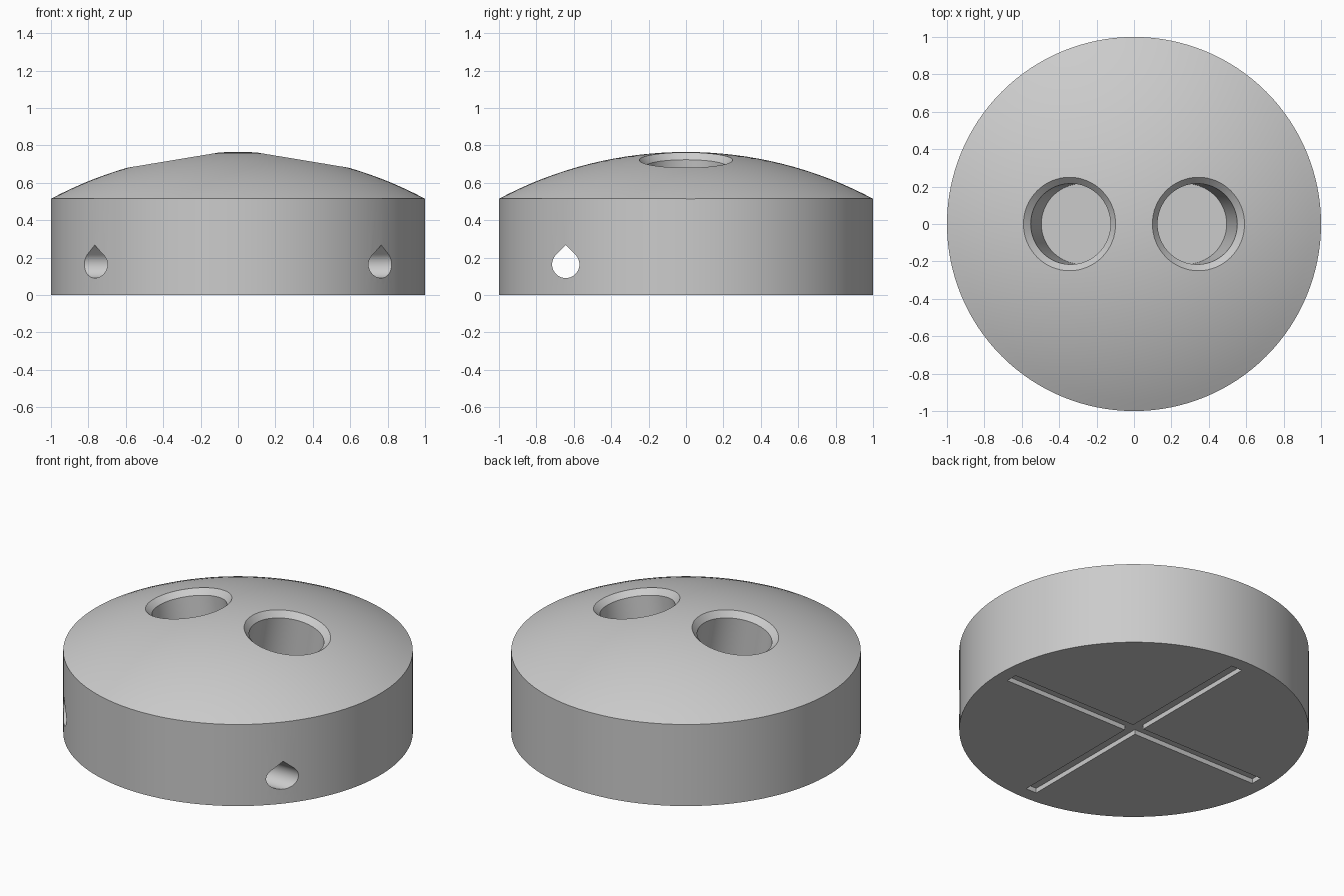
import bpy, bmesh, math
from mathutils import Matrix, Vector

if "Cube" in bpy.data.objects:
    bpy.data.objects.remove(bpy.data.objects["Cube"], do_unlink=True)

SIDE_H, TOP_H = 0.515, 0.765
DOME_R = (1 + (TOP_H - SIDE_H) ** 2) / (2 * (TOP_H - SIDE_H))
DOME_Z = TOP_H - DOME_R

grey = bpy.data.materials.new("plain_grey")
grey.use_nodes = True
grey.diffuse_color = (0.6, 0.6, 0.6, 1)
grey.node_tree.nodes["Principled BSDF"].inputs["Base Color"].default_value = (0.6, 0.6, 0.6, 1)


def make(name, bm):
    bmesh.ops.recalc_face_normals(bm, faces=bm.faces)
    mesh = bpy.data.meshes.new(name)
    bm.to_mesh(mesh)
    bm.free()
    mesh.materials.append(grey)
    obj = bpy.data.objects.new(name, mesh)
    bpy.context.collection.objects.link(obj)
    return obj


def lathe(profile, steps):
    """Closed solid turned about z from (radius, height) points."""
    bm = bmesh.new()
    verts = [bm.verts.new((r, 0, z)) for r, z in profile]
    edges = [bm.edges.new(pair) for pair in zip(verts, verts[1:])]
    bmesh.ops.spin(bm, geom=verts + edges, cent=(0, 0, 0), axis=(0, 0, 1),
                   angle=math.tau, steps=steps, use_merge=True)
    bmesh.ops.remove_doubles(bm, verts=bm.verts, dist=1e-5)
    return bm


def box(name, size):
    bm = bmesh.new()
    bmesh.ops.create_cube(bm, size=1)
    bmesh.ops.scale(bm, vec=size, verts=bm.verts)
    return make(name, bm)


# Round body with a shallow domed top
rim_angle = math.asin(1 / DOME_R)
dome = [(DOME_R * math.sin(a), DOME_Z + DOME_R * math.cos(a))
        for a in (rim_angle * (1 - i / 16) for i in range(16))]
body = make("domed_body", lathe([(0, 0), (1, 0)] + dome + [(0, TOP_H)], 128))
cutters = []

# Two chamfered sockets, square to the dome, with level floors
SOCKET_R, BORE_R, FLOOR_Z = 0.25, 0.216, 0.31
tilt = math.radians(9.4)
for side, name in ((1, "left_socket"), (-1, "right_socket")):
    lip = SOCKET_R - BORE_R
    bm = lathe([(0, -0.4), (BORE_R, -0.4), (BORE_R, -lip),
                (SOCKET_R + lip, lip), (0, lip)], 64)
    floor = [v for v in bm.verts if v.co.z < -0.39]
    turn = Matrix.Rotation(side * tilt, 4, 'Y')
    axis = turn @ Vector((0, 0, 1))
    centre = Vector((0, 0, DOME_Z)) + axis * math.sqrt(DOME_R ** 2 - SOCKET_R ** 2)
    bmesh.ops.transform(bm, matrix=Matrix.Translation(centre) @ turn, verts=bm.verts)
    for v in floor:
        v.co += axis * ((FLOOR_Z - v.co.z) / axis.z)
    cutters.append(make(name, bm))

# Teardrop channel running side to side near the front
CH_R, CH_Y, CH_Z = 0.073, -0.643, 0.164
bm = bmesh.new()
arc = [math.radians(135 + 270 * i / 36) for i in range(37)]
outline = [(CH_R * math.cos(a), CH_R * math.sin(a)) for a in arc] + [(0, CH_R * math.sqrt(2))]
face = bm.faces.new([bm.verts.new((-1.2, CH_Y + y, CH_Z + z)) for y, z in outline])
end = bmesh.ops.extrude_face_region(bm, geom=[face])["geom"]
bmesh.ops.translate(bm, vec=(2.4, 0, 0),
                    verts=[g for g in end if isinstance(g, bmesh.types.BMVert)])
cutters.append(make("teardrop_channel", bm))

# Crossed grooves in the underside
cutters.append(box("groove_across", (1.83, 0.075, 0.06)))
cutters.append(box("groove_along", (0.075, 1.83, 0.06)))

# Cut everything out of the body
bpy.ops.object.select_all(action='DESELECT')
bpy.context.view_layer.objects.active = body
body.select_set(True)
for cutter in cutters:
    cutter.hide_render = True
    mod = body.modifiers.new(cutter.name, 'BOOLEAN')
    mod.operation, mod.solver, mod.object = 'DIFFERENCE', 'EXACT', cutter
    bpy.ops.object.modifier_apply(modifier=mod.name)
    bpy.data.objects.remove(cutter, do_unlink=True)
bpy.ops.object.shade_smooth_by_angle(angle=math.radians(25))
